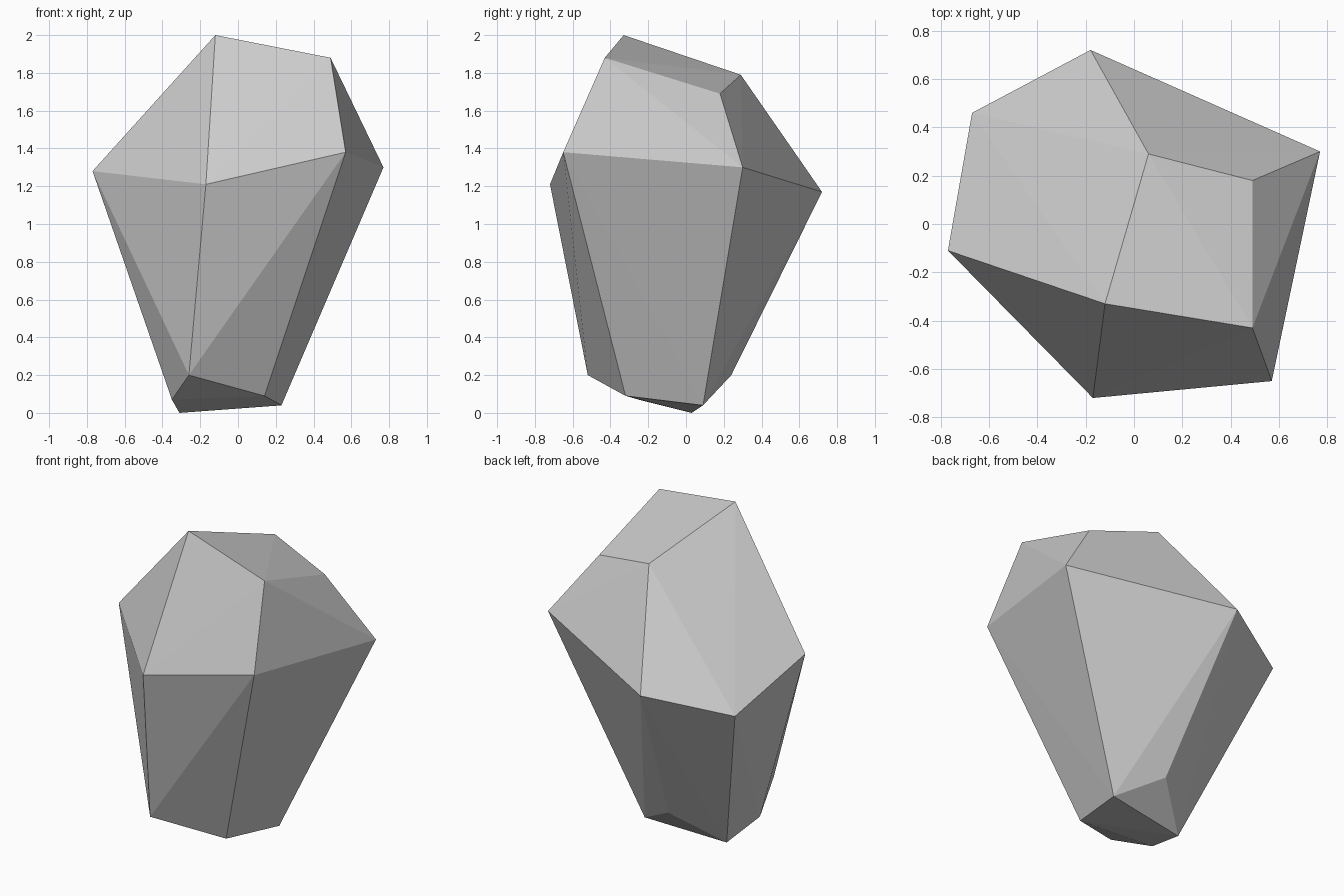
import bpy
import bmesh

# Remove only the default cube
default_cube = bpy.data.objects.get("Cube")
if default_cube:
    bpy.data.objects.remove(default_cube, do_unlink=True)


def make_material(name, colour):
    material = bpy.data.materials.new(name)
    material.use_nodes = True
    material.diffuse_color = colour
    shader = next(n for n in material.node_tree.nodes if n.type == 'BSDF_PRINCIPLED')
    shader.inputs["Base Color"].default_value = colour
    return material


def make_chiselled_solid(name, corner_rings, material):
    """Wrap flat facets tightly around rings of corner points."""
    bm = bmesh.new()
    for ring in corner_rings:
        for corner in ring:
            bm.verts.new(corner)
    bmesh.ops.convex_hull(bm, input=bm.verts[:])
    bmesh.ops.recalc_face_normals(bm, faces=bm.faces[:])
    for face in bm.faces:
        face.smooth = False
    mesh = bpy.data.meshes.new(name)
    bm.to_mesh(mesh)
    bm.free()
    mesh.materials.append(material)
    solid = bpy.data.objects.new(name, mesh)
    bpy.context.collection.objects.link(solid)
    return solid


# Sloping cap of the rock
crown = [(-.12, -.33, 2), (.49, -.43, 1.88), (.49, .18, 1.69), (.06, .29, 1.79)]

# Widest ring, around the shoulder
shoulder = [(.57, -.65, 1.38), (.77, .3, 1.3), (-.18, .72, 1.17),
            (-.67, .46, 1.07), (-.77, -.11, 1.28), (-.17, -.72, 1.21)]

# Narrow foot that the sides taper down to
foot = [(-.26, -.52, .2), (.14, -.32, .09), (.23, .09, .04),
        (-.04, .24, .2), (-.31, .03, 0), (-.35, -.25, .07)]

stone_grey = make_material("stone grey", (.6, .6, .6, 1))
make_chiselled_solid("rock", [crown, shoulder, foot], stone_grey)
